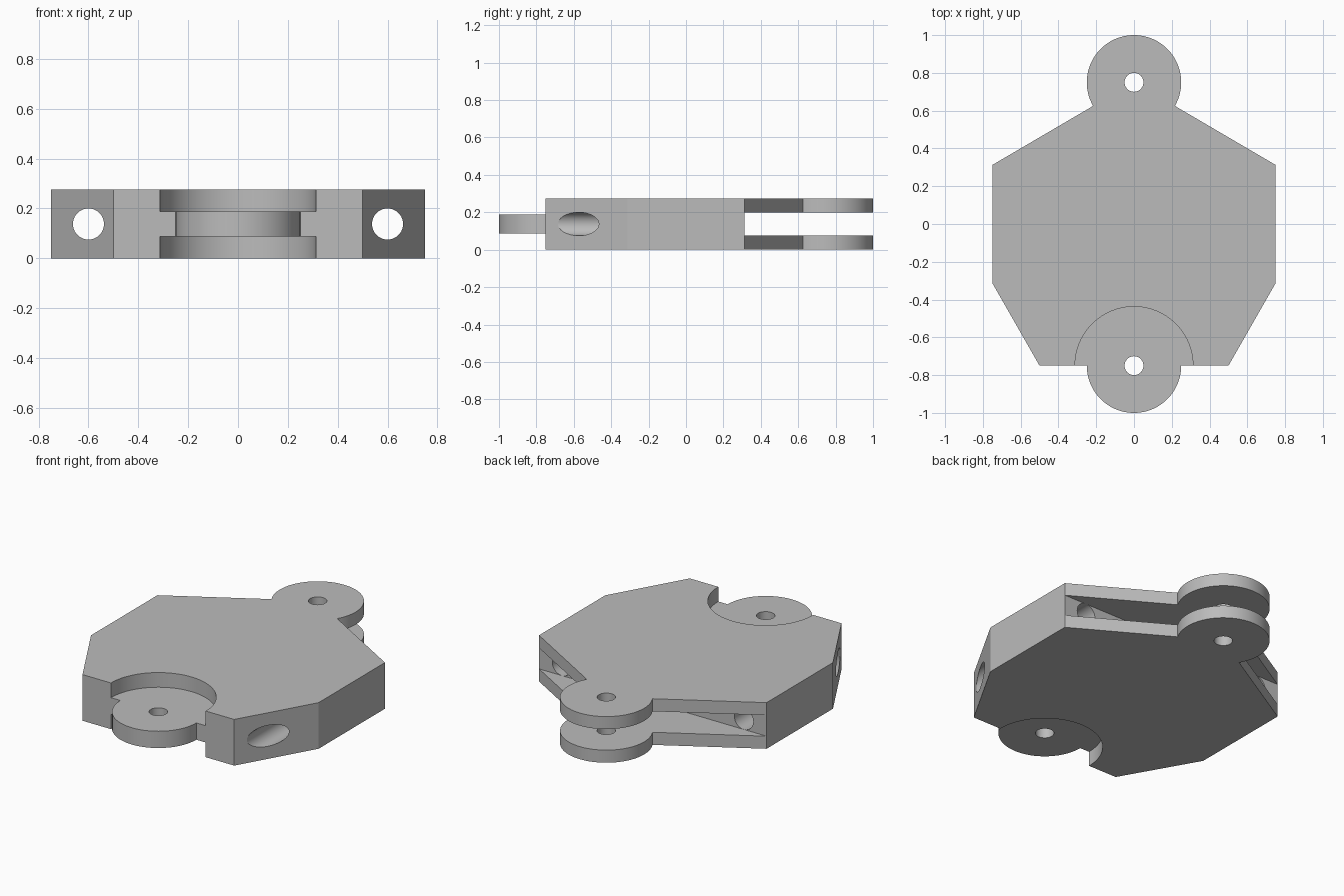
import bpy, bmesh, math
from mathutils import Matrix

cube = bpy.data.objects.get("Cube")
if cube:
    bpy.data.objects.remove(cube, do_unlink=True)

HEIGHT = 0.275
MID = HEIGHT / 2
PIVOT = 0.75        # distance of both hinge pins from the centre
EAR = 0.25          # hinge ear radius
SEGMENTS = 96

grey = bpy.data.materials.new("plain_grey")
grey.diffuse_color = (0.5, 0.5, 0.5, 1)
grey.use_nodes = True
grey.node_tree.nodes["Principled BSDF"].inputs["Base Color"].default_value = (0.5, 0.5, 0.5, 1)


def add_object(name, bm):
    bmesh.ops.recalc_face_normals(bm, faces=bm.faces)
    mesh = bpy.data.meshes.new(name)
    bm.to_mesh(mesh)
    bm.free()
    mesh.materials.append(grey)
    obj = bpy.data.objects.new(name, mesh)
    bpy.context.collection.objects.link(obj)
    return obj


def prism(name, outline, bottom, top):
    bm = bmesh.new()
    face = bm.faces.new([bm.verts.new((x, y, bottom)) for x, y in outline])
    side = bmesh.ops.extrude_face_region(bm, geom=[face])["geom"]
    verts = [v for v in side if isinstance(v, bmesh.types.BMVert)]
    bmesh.ops.translate(bm, verts=verts, vec=(0, 0, top - bottom))
    return add_object(name, bm)


def cylinder(name, radius, depth, matrix):
    bm = bmesh.new()
    bmesh.ops.create_cone(bm, cap_ends=True, segments=SEGMENTS, radius1=radius,
                          radius2=radius, depth=depth, matrix=matrix)
    return add_object(name, bm)


def arc(cy, start, end, steps=56):
    angles = [math.radians(start + (end - start) * i / steps) for i in range(steps + 1)]
    return [(EAR * math.cos(a), cy + EAR * math.sin(a)) for a in angles]


# Plate outline with a rounded hinge ear at each end
outline = [(0.5, -PIVOT), (0.75, -0.3125), (0.75, 0.3125)]
outline += arc(PIVOT, -30, 210)
outline += [(-0.75, 0.3125), (-0.75, -0.3125), (-0.5, -PIVOT)]
outline += arc(-PIVOT, 180, 360)
plate = prism("hinged_plate", outline, 0, HEIGHT)

# Slot between the two back ears
cutters = [prism("back_slot_cutter", [(-1, 0.3125), (1, 0.3125), (1, 1.2), (-1, 1.2)], 0.075, 0.2)]

# Round pockets above and below the front tongue
for name, z in (("upper_pocket_cutter", 0.1875 + 0.1), ("lower_pocket_cutter", 0.0875 - 0.1)):
    cutters.append(cylinder(name, 0.3125, 0.2, Matrix.Translation((0, -PIVOT, z))))

# Hinge pin holes
for name, y in (("front_pin_cutter", -PIVOT), ("back_pin_cutter", PIVOT)):
    cutters.append(cylinder(name, 0.05, 1, Matrix.Translation((0, y, MID))))

# Long bores from the front corners to the back slot
for name, x in (("left_bore_cutter", 0.6), ("right_bore_cutter", -0.6)):
    turn = Matrix.Translation((x, -0.34, MID)) @ Matrix.Rotation(math.pi / 2, 4, "X")
    cutters.append(cylinder(name, 0.0623, 1.32, turn))

# Cut everything out of the plate
bpy.ops.object.select_all(action="DESELECT")
bpy.context.view_layer.objects.active = plate
plate.select_set(True)
for cutter in cutters:
    cutter.hide_render = True
    cut = plate.modifiers.new(cutter.name, "BOOLEAN")
    cut.operation = "DIFFERENCE"
    cut.solver = "EXACT"
    cut.object = cutter
    bpy.ops.object.modifier_apply(modifier=cut.name)
for cutter in cutters:
    bpy.data.objects.remove(cutter, do_unlink=True)

bpy.ops.object.shade_smooth_by_angle(angle=math.radians(25))
